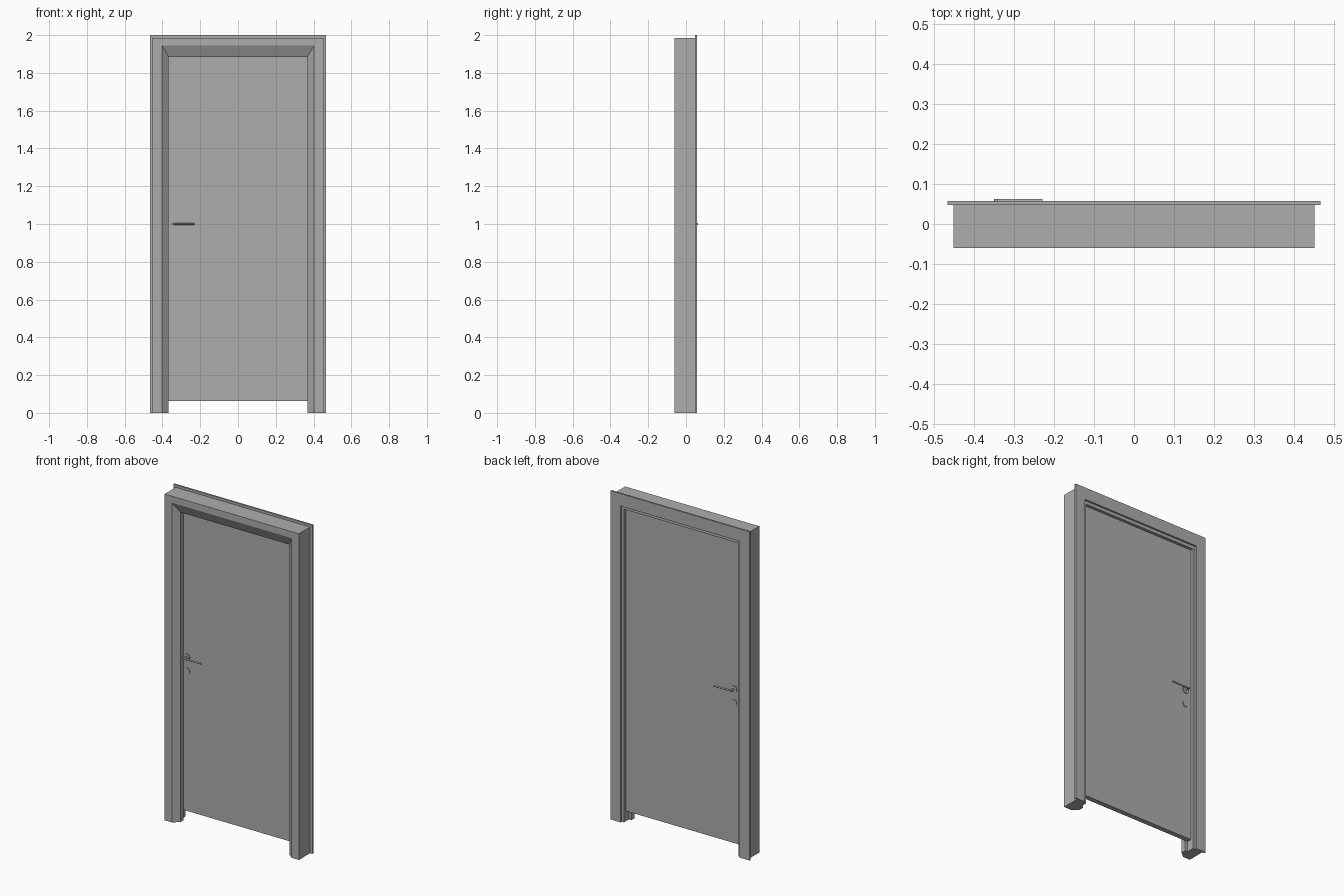
import bpy, bmesh
from math import radians
from mathutils import Matrix, Vector

if "Cube" in bpy.data.objects:
    bpy.data.objects.remove(bpy.data.objects["Cube"], do_unlink=True)

grey = bpy.data.materials.new("matte_grey")
grey.use_nodes = True
colour = (0.42, 0.42, 0.42, 1)
grey.diffuse_color = colour
grey.node_tree.nodes["Principled BSDF"].inputs["Base Color"].default_value = colour


def finish(name, bm, smooth=False):
    bmesh.ops.recalc_face_normals(bm, faces=bm.faces)
    mesh = bpy.data.meshes.new(name)
    bm.to_mesh(mesh)
    bm.free()
    mesh.materials.append(grey)
    ob = bpy.data.objects.new(name, mesh)
    bpy.context.collection.objects.link(ob)
    if smooth:
        bpy.ops.object.select_all(action="DESELECT")
        ob.select_set(True)
        bpy.context.view_layer.objects.active = ob
        bpy.ops.object.shade_smooth_by_angle(angle=radians(35))
    return ob


def surround(name, profile):
    """Sweep a (half width, top height, depth) profile up, over and down with mitred corners."""
    bm = bmesh.new()
    rings = []
    for side, at_top in ((-1, 0), (-1, 1), (1, 1), (1, 0)):
        rings.append([bm.verts.new((side * w, y, top * at_top)) for w, top, y in profile])
    n = len(profile)
    for a, b in zip(rings, rings[1:]):
        for i in range(n):
            j = (i + 1) % n
            bm.faces.new((a[i], a[j], b[j], b[i]))
    bm.faces.new(rings[0])
    bm.faces.new(rings[-1])
    return finish(name, bm)


def rod(bm, start, end, radius, sides=24):
    """Add a capped cylinder between two points."""
    start, end = Vector(start), Vector(end)
    axis = end - start
    turn = axis.to_track_quat("Z", "Y").to_matrix().to_4x4()
    bmesh.ops.create_cone(bm, cap_ends=True, segments=sides, radius1=radius, radius2=radius,
                          depth=axis.length, matrix=Matrix.Translation((start + end) / 2) @ turn)


# Door lining: chamfered front edge, stop and rebate for the leaf
FRONT, STOP, LEAF_BACK, TRIM_FRONT, TRIM_BACK = -0.06, 0.0, 0.03, 0.047, 0.058
surround("door_lining", [
    (0.452, 1.985, FRONT), (0.403, 1.945, FRONT), (0.367, 1.885, -0.03),
    (0.367, 1.885, STOP), (0.385, 1.905, STOP),
    (0.385, 1.905, TRIM_FRONT), (0.452, 1.985, TRIM_FRONT)])

# Flat trim around the back of the opening
surround("back_trim", [
    (0.467, 2.0, TRIM_FRONT), (0.400, 1.925, TRIM_FRONT),
    (0.400, 1.925, TRIM_BACK), (0.467, 2.0, TRIM_BACK)])

# Door leaf
bm = bmesh.new()
bmesh.ops.create_cube(bm, size=1)
bmesh.ops.scale(bm, vec=(0.768, LEAF_BACK - STOP, 1.841), verts=bm.verts)
bmesh.ops.translate(bm, vec=(0, (STOP + LEAF_BACK) / 2, 0.9835), verts=bm.verts)
finish("door_leaf", bm)

# Lever handle and keyhole plate on each face
PIVOT, TIP, HEIGHT, GRIP = -0.345, -0.229, 1.0, 0.005
for label, face, out in (("front", STOP, -1), ("back", LEAF_BACK, 1)):
    reach = face + out * 0.028
    bm = bmesh.new()
    rod(bm, (PIVOT, face, HEIGHT), (PIVOT, face + out * 0.006, HEIGHT), 0.021, 32)
    rod(bm, (PIVOT, face, HEIGHT), (PIVOT, reach + out * GRIP, HEIGHT), 0.006)
    rod(bm, (PIVOT - GRIP, reach, HEIGHT), (TIP, reach, HEIGHT), GRIP)
    finish(label + "_handle", bm, smooth=True)

    bm = bmesh.new()
    rod(bm, (PIVOT, face, HEIGHT - 0.085), (PIVOT, face + out * 0.004, HEIGHT - 0.085), 0.021, 32)
    finish(label + "_keyhole_plate", bm, smooth=True)
